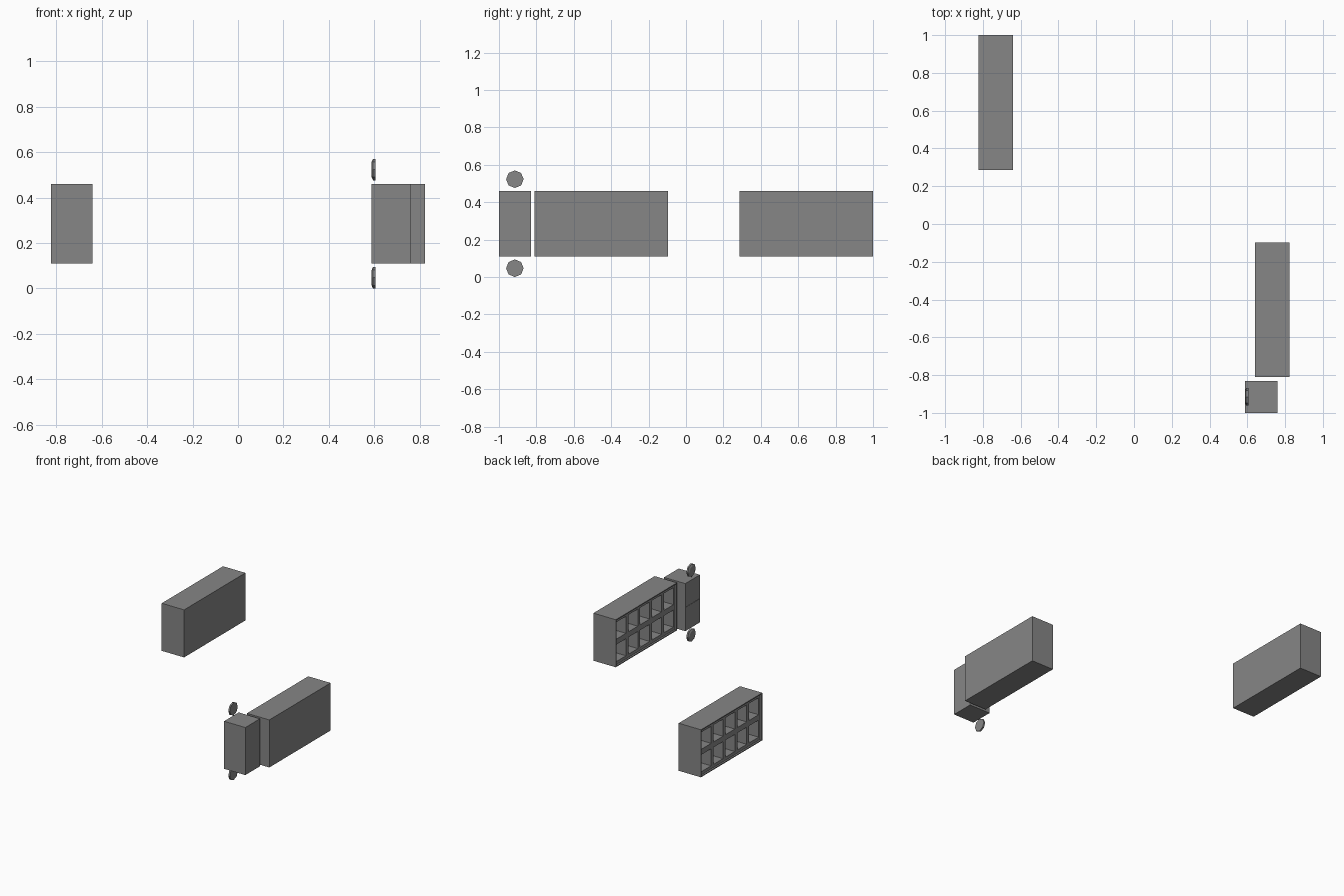
import bpy, bmesh, math
from mathutils import Matrix, Vector

if "Cube" in bpy.data.objects:
    bpy.data.objects.remove(bpy.data.objects["Cube"])

dark = bpy.data.materials.new("dark_grey")
dark.diffuse_color = (0.24, 0.24, 0.24, 1)
dark.use_nodes = True
dark.node_tree.nodes["Principled BSDF"].inputs["Base Color"].default_value = dark.diffuse_color


def finish(bm, name):
    bmesh.ops.recalc_face_normals(bm, faces=bm.faces)
    me = bpy.data.meshes.new(name)
    bm.to_mesh(me)
    bm.free()
    me.materials.append(dark)
    ob = bpy.data.objects.new(name, me)
    bpy.context.collection.objects.link(ob)
    return ob


def box(lo, hi):
    lo, hi = Vector(lo), Vector(hi)
    bm = bmesh.new()
    bmesh.ops.create_cube(bm, size=1, matrix=Matrix.Translation((lo + hi) / 2)
                          @ Matrix.Diagonal((*(hi - lo), 1)))
    bm.normal_update()
    return bm


def left_faces(bm, x):
    bm.normal_update()
    return [f for f in bm.faces if f.normal.x < -0.9
            and abs(f.calc_center_median().x - x) < 1e-4]


def cut(bm, x, axis, value):
    # split only the faces lying in the left-facing plane at x
    fs = left_faces(bm, x)
    geom = list({e for f in fs for e in f.edges} | {v for f in fs for v in f.verts}) + fs
    no, co = Vector(), Vector()
    no[axis], co[axis] = 1, value
    bmesh.ops.bisect_plane(bm, geom=geom, plane_co=co, plane_no=no, dist=1e-6)


def pocket_cabinet(name, x0, y0, length=0.713):
    bm = box((x0, y0, 0.11), (x0 + 0.182, y0 + length, 0.46))
    yc = y0 + length / 2
    # thin rim around a slightly recessed front
    bmesh.ops.inset_region(bm, faces=left_faces(bm, x0), thickness=0.01)
    inner = [f for f in left_faces(bm, x0)
             if abs(f.calc_center_median().y - yc) < 1e-3
             and abs(f.calc_center_median().z - 0.285) < 1e-3]
    bmesh.ops.inset_individual(bm, faces=inner, thickness=0, depth=-0.012)
    xr = x0 + 0.012
    ys = [yc + (i - 2) * 0.138 for i in range(5)]
    zs = [0.2025, 0.3675]
    for axis, centres, half in ((1, ys, 0.055), (2, zs, 0.0625)):
        for c in centres:
            cut(bm, xr, axis, c - half)
            cut(bm, xr, axis, c + half)
    # five by two grid of deep pockets
    cells = []
    for f in left_faces(bm, xr):
        c = f.calc_center_median()
        if any(abs(c.y - y) < 1e-3 for y in ys) and any(abs(c.z - z) < 1e-3 for z in zs):
            cells.append(f)
    bmesh.ops.inset_individual(bm, faces=cells, thickness=0, depth=-0.14)
    return finish(bm, name)


pocket_cabinet("right_cabinet", 0.64, -0.81)
pocket_cabinet("left_cabinet", -0.822, 0.287)

# small cupboard with a fine seam across its left face
bm = box((0.587, -1.0, 0.11), (0.76, -0.83, 0.46))
for z in (0.284, 0.286):
    cut(bm, 0.587, 2, z)
seam = [f for f in left_faces(bm, 0.587) if abs(f.calc_center_median().z - 0.285) < 1e-3]
bmesh.ops.inset_individual(bm, faces=seam, thickness=0, depth=-0.003)
finish(bm, "small_cupboard")


# eight-sided discs, flat on the right and chamfered on the left
def disc(name, z, n=8):
    bm = bmesh.new()
    profile = [(0.588, 0.034), (0.594, 0.047), (0.606, 0.047)]
    rings = [[bm.verts.new((x,
                            -0.915 + r * math.cos(2 * math.pi * i / n),
                            z + r * math.sin(2 * math.pi * i / n)))
              for i in range(n)] for x, r in profile]
    for a, b in zip(rings, rings[1:]):
        for i in range(n):
            j = (i + 1) % n
            bm.faces.new((a[i], a[j], b[j], b[i]))
    bm.faces.new(rings[0])
    bm.faces.new(rings[-1])
    return finish(bm, name)


disc("lower_disc", 0.047)
disc("upper_disc", 0.523)
